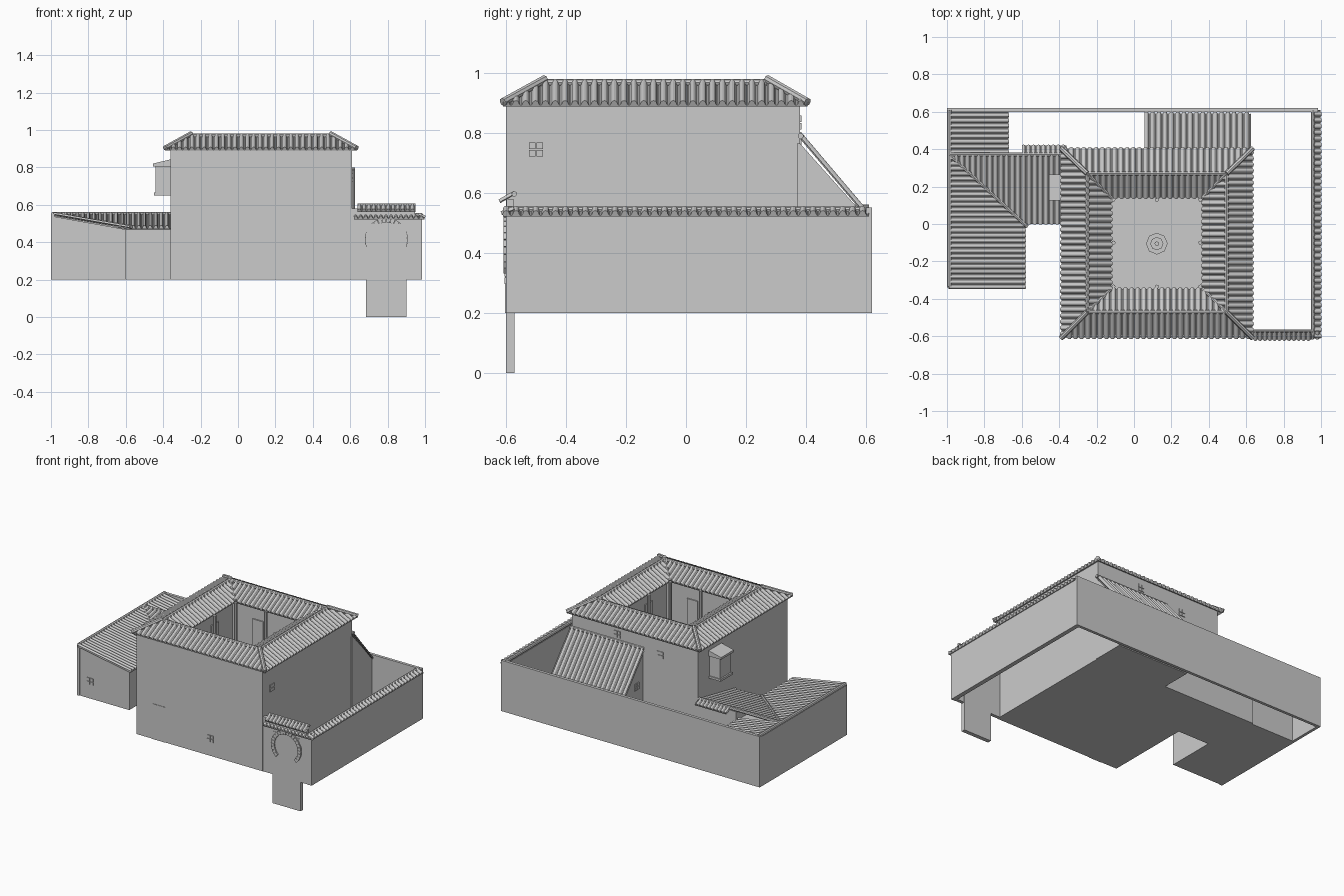
import bpy, bmesh, math
from mathutils import Vector as V

if "Cube" in bpy.data.objects:
    bpy.data.objects.remove(bpy.data.objects["Cube"])


def mesh(name, verts, faces):
    me = bpy.data.meshes.new(name)
    me.from_pydata([tuple(v) for v in verts], [], faces)
    bm = bmesh.new()
    bm.from_mesh(me)
    bmesh.ops.remove_doubles(bm, verts=bm.verts, dist=1e-5)
    bmesh.ops.recalc_face_normals(bm, faces=bm.faces)
    bm.to_mesh(me)
    bm.free()
    ob = bpy.data.objects.new(name, me)
    bpy.context.collection.objects.link(ob)
    return ob


def prism(name, pts, axis, lo, hi):
    """Extrude a 2D outline along axis 0/1/2 from lo to hi."""
    n = len(pts)
    put = lambda p, c: [(c, p[0], p[1]), (p[0], c, p[1]), (p[0], p[1], c)][axis]
    verts = [put(p, c) for c in (lo, hi) for p in pts]
    faces = [tuple(range(n)), tuple(range(n, 2 * n))]
    faces += [(i, (i + 1) % n, (i + 1) % n + n, i + n) for i in range(n)]
    return mesh(name, verts, faces)


def box(name, x0, x1, y0, y1, z0, z1):
    return prism(name, [(x0, y0), (x1, y0), (x1, y1), (x0, y1)], 2, z0, z1)


def tiles(name, p0, p1, q0, q1, pitch=0.033):
    """Barrel-tiled roof panel; p is the longer edge, q the shorter one."""
    p0, p1, q0, q1 = map(V, (p0, p1, q0, q1))
    w = (p1 - p0).length
    u = (p1 - p0) / w
    a, b = (q0 - p0).dot(u), (q1 - p0).dot(u)
    v = (q0 - p0) - u * a
    h = v.length
    v.normalize()
    n = u.cross(v)
    if n.z < 0:
        n = -n

    def reach(s):
        r = 1
        if a > 1e-4:
            r = min(r, s / a)
        if w - b > 1e-4:
            r = min(r, (w - s) / (w - b))
        return h * max(r, 0)
    rows = max(1, round(w / pitch))
    k = w / rows
    wave = [(.33 - .33 * math.cos(math.pi * i / 6), .38 * k * math.sin(math.pi * i / 6)) for i in range(7)]
    wave += [(.76, -.14 * k), (.9, -.14 * k)]
    prof = [((r + t) * k, z) for r in range(rows) for t, z in wave] + [(w, 0)]
    verts, faces = [], []
    for s, z in prof:
        base = p0 + u * s
        end = base + v * reach(s)
        verts += [base + n * z, end + n * z, end - n * .009, base - n * .009]
    for i in range(len(prof) - 1):
        for j in range(4):
            m = (j + 1) % 4
            faces.append((4 * i + j, 4 * i + m, 4 * i + 4 + m, 4 * i + 4 + j))
    return mesh(name, verts, faces)


def cap(name, a, b, r=.013):
    """Rounded ridge cap along a line."""
    a, b = V(a), V(b)
    q = (b - a).to_track_quat('Z', 'Y')
    verts = [c + q @ V((r * math.cos(i * math.pi / 4), r * math.sin(i * math.pi / 4), 0))
             for c in (a, b) for i in range(8)]
    faces = [tuple(range(8)), tuple(range(8, 16))]
    faces += [(i, (i + 1) % 8, (i + 1) % 8 + 8, i + 8) for i in range(8)]
    return mesh(name, verts, faces)


def window(name, c, axis, size=.025):
    """Four raised panes on a wall; axis is the wall normal (0 or 1)."""
    for du in (-.5, .5):
        for dz in (-.5, .5):
            p = V(c)
            p[1 - axis] += du * size
            p.z += dz * size
            e = V((size * .43,) * 3)
            e[axis] = .005
            box(name, p.x - e.x, p.x + e.x, p.y - e.y, p.y + e.y, p.z - e.z, p.z + e.z)


def ring_walls(name, x0, x1, y0, y1, z0, z1, t):
    box(name, x0, x1, y0, y0 + t, z0, z1)
    box(name, x0, x1, y1 - t, y1, z0, z1)
    box(name, x0, x0 + t, y0 + t, y1 - t, z0, z1)
    box(name, x1 - t, x1, y0 + t, y1 - t, z0, z1)


# Main house: outer shell, courtyard walls, floor and upper gallery
ring_walls("house_wall", -.36, .61, -.60, .38, .2, .9, .02)
ring_walls("courtyard_wall", -.21, .46, -.435, .235, .2, .92, .015)
box("house_floor", -.36, .61, -.60, .38, .2, .21)
ring_walls("gallery_floor", -.21, .46, -.435, .235, .53, .545, .085)

# Four-sided roof with outer and inner slopes
def corners(x0, x1, y0, y1, z):
    return [(x0, y0, z), (x1, y0, z), (x1, y1, z), (x0, y1, z)]

E = corners(-.39, .635, -.61, .405, .897)
R = corners(-.25, .495, -.47, .27, .968)
I = corners(-.12, .365, -.345, .14, .897)
for i in range(4):
    j = (i + 1) % 4
    tiles("outer_roof", E[i], E[j], R[i], R[j])
    tiles("inner_roof", R[i], R[j], I[i], I[j])
    cap("ridge_cap", R[i], R[j], .012)
    up = V((0, 0, .012))
    cap("hip_cap", V(E[i]) + up * .5, V(R[i]) + up, .014)
    cap("valley_cap", V(R[i]) + up * .5, V(I[i]) + up * .3, .01)

# Gallery columns, doors and fountain
for x in (-.11, .122, .355):
    for y in (-.335, -.1, .13):
        if (x, y) != (.122, -.1):
            cap("gallery_column", (x, y, .2), (x, y, .9), .011)
for z in (.21, .545):
    for s in (-.12, .12):
        box("courtyard_door", .122 + s - .04, .122 + s + .04, .212, .222, z, z + .23)
        box("courtyard_door", .122 + s - .04, .122 + s + .04, -.422, -.412, z, z + .23)
        box("courtyard_door", -.197, -.188, -.1 + s - .04, -.1 + s + .04, z, z + .23)
        box("courtyard_door", .438, .447, -.1 + s - .04, -.1 + s + .04, z, z + .23)
for r, z in ((.058, .235), (.035, .255), (.012, .28)):
    cap("fountain", (.122, -.105, .2), (.122, -.105, z), r)

# Front door and small windows
box("front_door", -.24, -.14, -.603, -.59, .2, .445)
window("front_window", (.21, -.6, .32), 1)
window("side_window", (.61, -.5, .745), 0)
window("back_window", (-.07, .38, .78), 1)
window("back_window", (.26, .38, .835), 1)

# Bay window on the left
box("bay_window", -.44, -.35, .135, .255, .665, .81)
box("bay_sill", -.45, -.35, .128, .262, .65, .665)
prism("bay_roof", [(-.455, .805), (-.35, .805), (-.35, .845), (-.455, .82)], 1, .125, .265)

# Lean-to at the back
prism("lean_to", [(.37, .2), (.59, .2), (.59, .53), (.38, .765), (.37, .765)], 0, .065, .615)
tiles("lean_to_roof", (.055, .378, .79), (.625, .378, .79), (.055, .592, .538), (.625, .592, .538))
cap("lean_to_cap", (.055, .382, .79), (.625, .382, .79), .01)
window("lean_to_window", (.065, .45, .55), 0)

# Yard walls
box("back_wall", -1, .985, .6, .62, .2, .552)
box("right_wall", .955, .985, -.6, .61, .2, .53)
box("left_wall", -1, -.98, -.34, .62, .2, .545)
box("front_yard_wall", .6, .985, -.598, -.575, .2, .53)
tiles("right_wall_coping", (.96, -.61, .546), (.96, .61, .546), (.999, -.61, .53), (.999, .61, .53))
tiles("front_wall_coping", (.62, -.572, .546), (.998, -.572, .546), (.62, -.614, .53), (.998, -.614, .53), .028)
cap("right_coping_cap", (.958, -.6, .545), (.958, .61, .545), .011)

# Gate with horseshoe arch
box("gate_wall", .61, .945, -.598, -.575, .2, .58)
box("gate_panel", .685, .9, -.6, -.572, 0, .5)
tiles("gate_roof", (.64, -.57, .598), (.95, -.57, .598), (.64, -.62, .57), (.95, -.62, .57), .026)
cap("gate_cap", (.64, -.572, .597), (.95, -.572, .597), .009)
steps = 22
for i in range(steps):
    pts = []
    for da, r in ((.04, .09), (.96, .09), (.96, .115), (.04, .115)):
        t = math.radians(-47 + 274 * (i + da) / steps)
        pts.append((.793 + r * math.cos(t), .415 + r * math.sin(t)))
    prism("arch_stone", pts, 1, -.608, -.59)

# Annex wing: two arms with roofs falling to the inner corner
prism("annex_side_arm", [(-1, .2), (-.6, .2), (-.6, .468), (-1, .54)], 1, -.335, .37)
prism("annex_back_arm", [(.005, .2), (.38, .2), (.38, .54), (.005, .468)], 0, -.65, -.36)
tiles("annex_side_roof", (-.99, -.347, .55), (-.99, .37, .55), (-.58, -.347, .478), (-.58, -.01, .478), .028)
tiles("annex_back_roof", (-.99, .37, .55), (-.36, .37, .55), (-.58, .0, .478), (-.36, .0, .478), .03)
tiles("annex_rear_roof", (-.99, .375, .55), (-.99, .6, .55), (-.67, .375, .495), (-.67, .6, .495), .028)
tiles("annex_rear_eave", (-.6, .375, .55), (-.36, .375, .55), (-.6, .42, .53), (-.36, .42, .53), .026)
cap("annex_ridge", (-.99, .372, .55), (-.36, .372, .55), .011)
cap("annex_valley", (-.985, .37, .55), (-.57, -.015, .482), .01)
cap("annex_side_cap", (-.988, -.335, .55), (-.988, .61, .55), .012)
window("annex_window", (-.9, -.335, .32), 1)
window("annex_window", (-1 + .005, .26, .365), 0)
